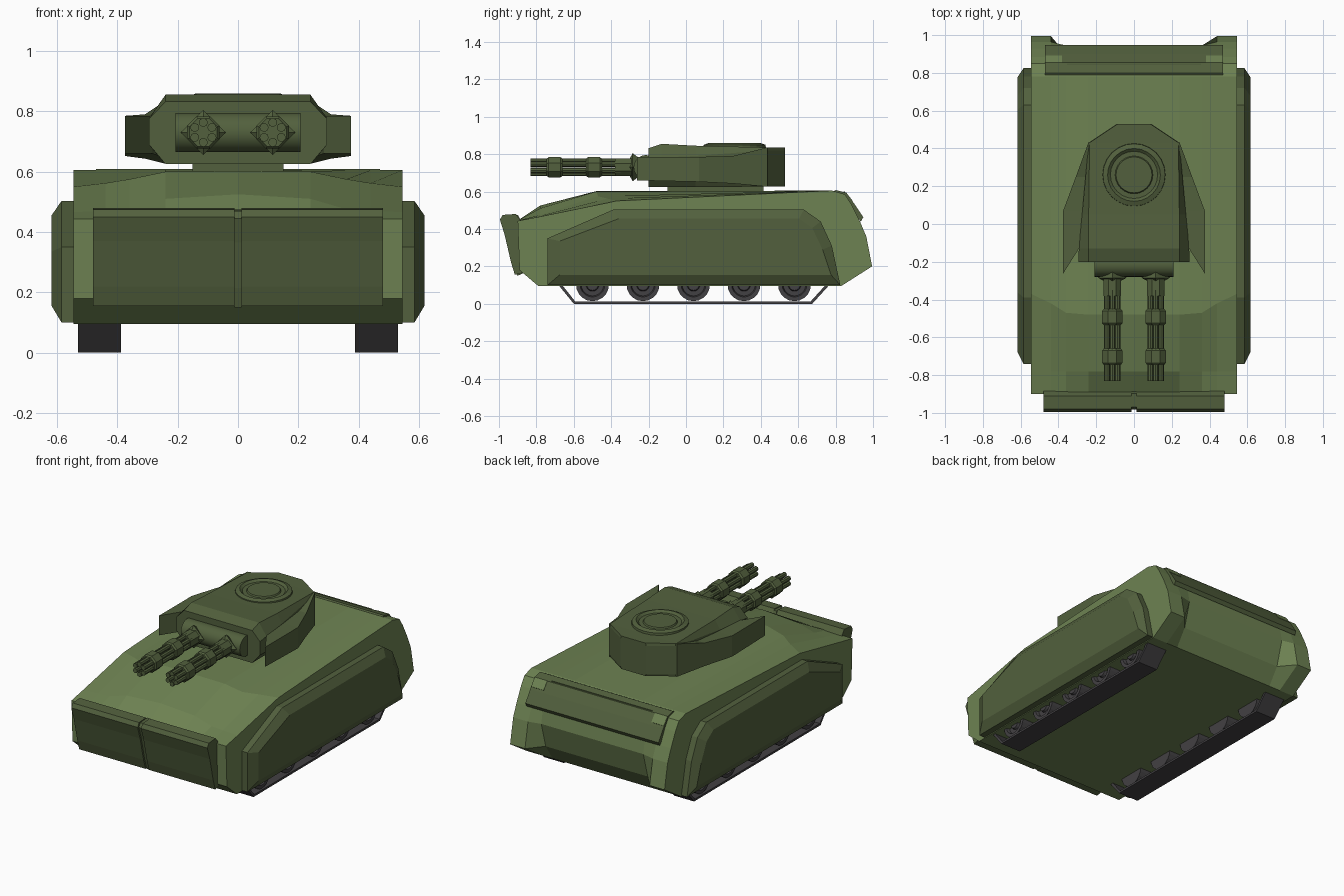
import bpy, bmesh, math
from mathutils import Matrix, Vector

if "Cube" in bpy.data.objects:
    bpy.data.objects.remove(bpy.data.objects["Cube"])


def material(name, col):
    m = bpy.data.materials.new(name)
    m.diffuse_color = (*col, 1)
    m.use_nodes = True
    m.node_tree.nodes["Principled BSDF"].inputs["Base Color"].default_value = m.diffuse_color
    return m


LIGHT = material("light_green", (0.155, 0.225, 0.085))
DARK = material("dark_green", (0.085, 0.118, 0.047))
STEEL = material("dark_grey", (0.055, 0.052, 0.056))


def finish(name, bm, mat, smooth=False):
    bmesh.ops.remove_doubles(bm, verts=bm.verts, dist=1e-5)
    bmesh.ops.recalc_face_normals(bm, faces=bm.faces)
    me = bpy.data.meshes.new(name)
    bm.to_mesh(me)
    bm.free()
    ob = bpy.data.objects.new(name, me)
    bpy.context.collection.objects.link(ob)
    me.materials.append(mat)
    if smooth:
        bpy.context.view_layer.objects.active = ob
        ob.select_set(True)
        bpy.ops.object.shade_smooth_by_angle(angle=math.radians(35))
        ob.select_set(False)
    return ob


def loft(name, loops, mat):
    """Skin closed loops of equal length and cap both ends."""
    bm = bmesh.new()
    rows = [[bm.verts.new(p) for p in lp] for lp in loops]
    n = len(rows[0])
    for a, b in zip(rows, rows[1:]):
        for i in range(n):
            bm.faces.new((a[i], a[(i + 1) % n], b[(i + 1) % n], b[i]))
    bm.faces.new(rows[0])
    bm.faces.new(rows[-1])
    return finish(name, bm, mat)


def prism(name, prof, x0, x1, mat):
    return loft(name, [[(x, y, z) for y, z in prof] for x in (x0, x1)], mat)


def lathe(name, prof, centre, axis, mat, n=16, smooth=False, turn=0):
    """Revolve (radius, offset) points around an axis through centre."""
    q = Vector(axis).to_track_quat('Z', 'Y').to_matrix()
    c = Vector(centre)
    ang = [turn + 2 * math.pi * i / n for i in range(n)]
    bm = bmesh.new()
    rows = [[bm.verts.new(c + q @ Vector((r * math.cos(a), r * math.sin(a), h))) for a in ang] for r, h in prof]
    for a, b in zip(rows, rows[1:]):
        for i in range(n):
            bm.faces.new((a[i], a[(i + 1) % n], b[(i + 1) % n], b[i]))
    bm.faces.new(rows[0])
    bm.faces.new(rows[-1])
    return finish(name, bm, mat, smooth)


# Hull: side profiles at several widths, skinned across x
def hull_profile(nose, brow, deck_y, deck, tail):
    return [(-0.79, 0.095), (-0.89, 0.18), (-0.9, nose), (-0.78, brow), (deck_y, deck),
            (0.78, 0.605), (0.85, 0.585), (0.885, 0.53), (0.93, 0.44),
            (0.945 + (tail - 0.90) * 0.2, 0.36), (tail, 0.2), (0.83, 0.095)]


columns = [(0.0, hull_profile(0.445, 0.525, -0.48, 0.602, 0.90)),
           (0.24, hull_profile(0.445, 0.51, -0.48, 0.60, 0.90)),
           (0.36, hull_profile(0.445, 0.475, -0.47, 0.575, 0.90)),
           (0.44, hull_profile(0.443, 0.47, -0.42, 0.562, 0.995)),
           (0.545, hull_profile(0.443, 0.466, -0.37, 0.55, 0.995))]
columns = [(-x, p) for x, p in columns[:0:-1]] + columns
loft("hull", [[(x, y, z) for y, z in p] for x, p in columns], LIGHT)

# Front plate, in two halves with a centre rib
plate = [(-0.995, 0.45), (-0.98, 0.475), (-0.91, 0.48), (-0.88, 0.44), (-0.875, 0.165),
         (-0.915, 0.155), (-0.935, 0.22), (-0.97, 0.37)]
for s in (-1, 1):
    prism("front_plate", plate, 0.012 * s, 0.48 * s, DARK)
prism("front_plate_rib", [(y + (0.012 if y < -0.9 else 0), z - 0.005) for y, z in plate], -0.012, 0.012, DARK)

# Rear hatch panel with two lamps
prism("rear_panel", [(0.775, 0.595), (0.80, 0.608), (0.855, 0.594), (0.90, 0.535), (0.948, 0.463),
                     (0.935, 0.44), (0.88, 0.5), (0.84, 0.56)], -0.47, 0.47, DARK)
prism("rear_panel_seam", [(0.843, 0.59), (0.843, 0.60), (0.849, 0.60), (0.849, 0.59)], -0.355, 0.355, DARK)
for s in (-1, 1):
    prism("rear_lamp", [(0.85, 0.59), (0.856, 0.596), (0.892, 0.549), (0.886, 0.54)], 0.38 * s, 0.468 * s, LIGHT)

# Side skirts: base outline, then chamfered to the outer face
skirt = [(-0.74, 0.1), (-0.74, 0.35), (-0.39, 0.503), (0.63, 0.503), (0.72, 0.44), (0.78, 0.31), (0.825, 0.1)]
skirt_in = [(-0.675, 0.155), (-0.675, 0.335), (-0.36, 0.455), (0.605, 0.455), (0.675, 0.405), (0.73, 0.29), (0.775, 0.155)]
for s in (-1, 1):
    loft("side_skirt", [[(x * s, y, z) for y, z in p]
                        for x, p in ((0.53, skirt), (0.585, skirt), (0.618, skirt_in))], DARK)

# Tracks and road wheels
band = [(-0.69, 0.11), (-0.6, 0.0), (0.675, 0.0), (0.775, 0.11),
        (0.755, 0.11), (0.667, 0.013), (-0.593, 0.013), (-0.67, 0.11)]
for s in (-1, 1):
    prism("track", band, 0.388 * s, 0.53 * s, STEEL)
    for i in range(5):
        lathe("road_wheel", [(0.088, -0.06), (0.088, 0.06), (0.066, 0.06), (0.06, 0.04),
                             (0.035, 0.04), (0.03, 0.055), (0.012, 0.055)],
              (0.459 * s, -0.5 + 0.27 * i, 0.102), (s, 0, 0), STEEL, 20)

# Turret body: octagonal sections along y (y, top width, mid width, z top, upper mid, lower mid, bottom)
stations = [(-0.2, 0.24, 0.295, 0.832, 0.775, 0.69, 0.625), (-0.13, 0.24, 0.292, 0.855, 0.782, 0.685, 0.625),
            (0.05, 0.24, 0.275, 0.845, 0.79, 0.67, 0.625), (0.43, 0.235, 0.24, 0.836, 0.82, 0.64, 0.626),
            (0.53, 0.085, 0.09, 0.836, 0.82, 0.64, 0.626)]
loft("turret_body", [[(t, y, a), (m, y, b), (m, y, c), (t, y, d), (-t, y, d), (-m, y, c), (-m, y, b), (-t, y, a)]
                     for y, t, m, a, b, c, d in stations], DARK)
prism("turret_ring", [(-0.1, 0.595), (-0.1, 0.63), (0.415, 0.63), (0.415, 0.595)], -0.15, 0.15, DARK)

# Turret cheek armour: wedge flaring outward and forward (y, inner x, outer x, z low, z high)
for s in (-1, 1):
    loft("turret_cheek", [[(s * i, yi, lo), (s * o, yo, lo), (s * o, yo, hi), (s * i, yi, hi)]
                          for yi, i, yo, o, lo, hi in ((-0.12, 0.285, -0.262, 0.375, 0.66, 0.785),
                                                       (0.07, 0.26, 0.07, 0.375, 0.652, 0.785),
                                                       (0.25, 0.23, 0.25, 0.308, 0.643, 0.79),
                                                       (0.435, 0.2, 0.435, 0.24, 0.626, 0.836))], DARK)

# Commander's hatch
lathe("turret_hatch", [(0.168, 0), (0.165, 0.022), (0.14, 0.031), (0.125, 0.018), (0.1, 0.018), (0.095, 0.026)],
      (0, 0.26, 0.828), (0, 0, 1), DARK, 24)

# Gun mantlet and twin rotary guns
lathe("gun_mantlet", [(0.065, -0.208), (0.065, 0.208)], (0, -0.215, 0.73), (1, 0, 0), DARK, 20, True)
for gx in (-0.115, 0.115):
    at = (gx, 0, 0.73)
    fwd = (0, -1, 0)
    lathe("gun_collar", [(0.04, 0.24), (0.075, 0.285), (0.03, 0.31)], at, fwd, DARK, 4)
    lathe("gun_housing", [(0.05, 0.28), (0.05, 0.38)], at, fwd, DARK, 8, turn=math.pi / 8)
    for y in (0.45, 0.66):
        lathe("barrel_clamp", [(0.05, y), (0.058, y + 0.01), (0.058, y + 0.075), (0.05, y + 0.085)], at, fwd, DARK, 8, turn=math.pi / 8)
    for k in range(6):
        a = math.pi / 2 + k * math.pi / 3
        lathe("gun_barrel", [(0.015, 0.35), (0.015, 0.832)],
              (gx + 0.033 * math.cos(a), 0, 0.73 + 0.033 * math.sin(a)), fwd, DARK, 8)
